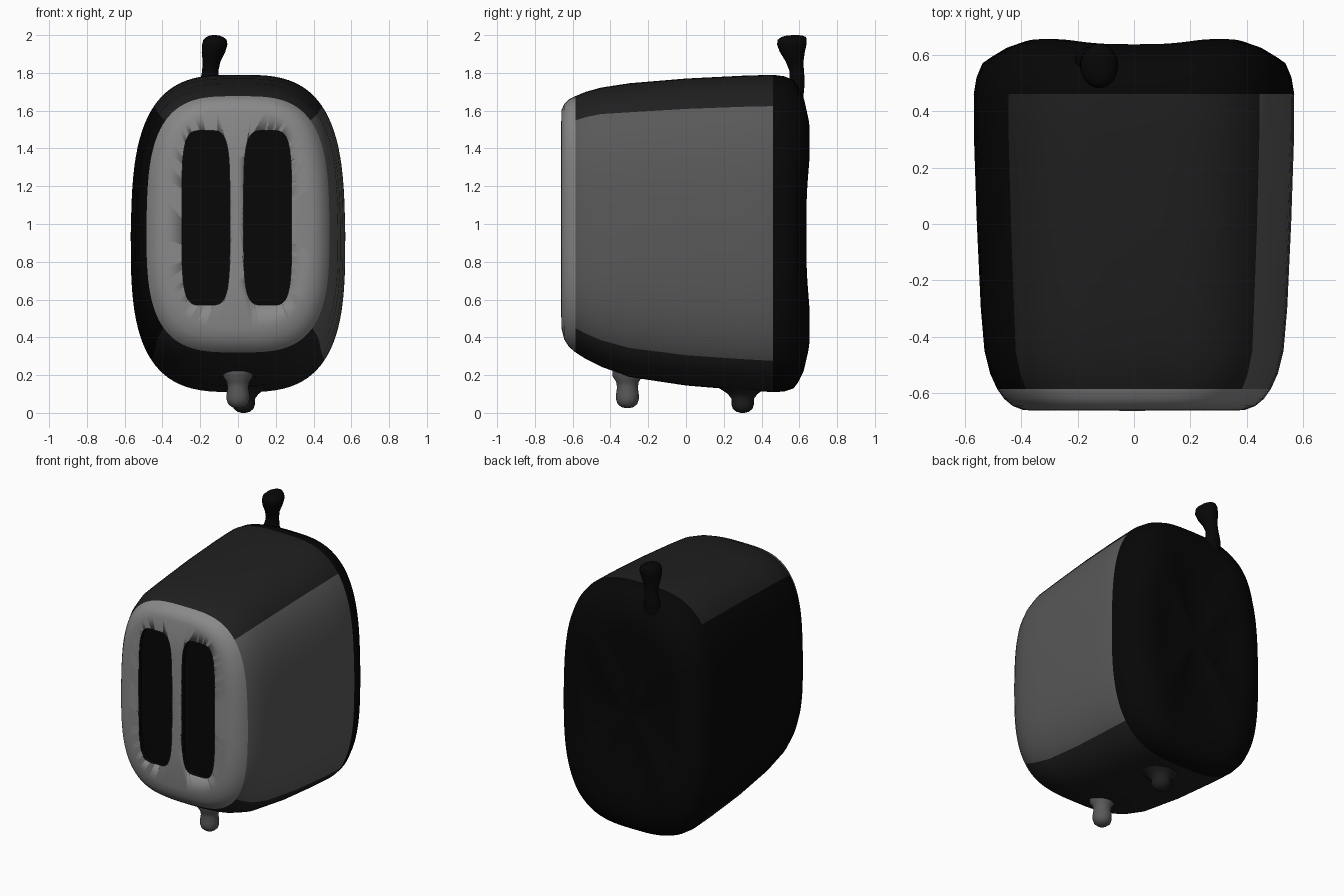
import bpy, bmesh, math
from mathutils import Vector

if "Cube" in bpy.data.objects:
    bpy.data.objects.remove(bpy.data.objects["Cube"])


def material(name, v):
    m = bpy.data.materials.new(name)
    m.diffuse_color = (v, v, v, 1)
    m.use_nodes = True
    m.node_tree.nodes["Principled BSDF"].inputs["Base Color"].default_value = m.diffuse_color
    return m


FRONT = material("front_grey", 0.25)
SIDE = material("side_grey", 0.10)
TOP = material("top_charcoal", 0.014)
DARK = material("black", 0.002)
N = 96  # points round the body


def loft(name, rings, mats, pick=None, angle=50):
    """Skin a list of closed rings, closing both ends with a fan."""
    bm = bmesh.new()
    loops = [[bm.verts.new(p) for p in r] for r in rings]
    n = len(loops[0])
    for k, (a, b) in enumerate(zip(loops, loops[1:])):
        for i in range(n):
            j = (i + 1) % n
            f = bm.faces.new((a[i], a[j], b[j], b[i]))
            f.material_index = pick(k, i) if pick else 0
    for lp, k in ((loops[0], 0), (loops[-1], len(loops))):
        c = bm.verts.new(sum((v.co for v in lp), Vector()) / n)
        for i in range(n):
            f = bm.faces.new((lp[i], lp[(i + 1) % n], c))
            f.material_index = pick(k, i) if pick else 0
    bmesh.ops.recalc_face_normals(bm, faces=bm.faces)
    me = bpy.data.meshes.new(name)
    bm.to_mesh(me)
    bm.free()
    ob = bpy.data.objects.new(name, me)
    bpy.context.collection.objects.link(ob)
    for m in mats:
        me.materials.append(m)
    bpy.ops.object.select_all(action='DESELECT')
    ob.select_set(True)
    bpy.context.view_layer.objects.active = ob
    bpy.ops.object.shade_smooth_by_angle(angle=math.radians(angle))
    return ob


def soft_rect(y, cx, hw, top, bottom, power=3.1, sag=0.0, taper=0.0, n=N):
    """Superellipse in the xz plane; sag pulls the rim back between corners,
    taper narrows the upper half."""
    pts = []
    for i in range(n):
        t = 2 * math.pi * i / n
        c, s = math.cos(t), math.sin(t)
        h = math.copysign(abs(s) ** (2 / power), s)
        x = cx + hw * math.copysign(abs(c) ** (2 / power), c) * (1 - taper * max(h, 0))
        z = (top + bottom) / 2 + (top - bottom) / 2 * h
        pts.append((x, y - sag * math.cos(2 * t) ** 2, z))
    return pts


def blob(name, rows, mat):
    """Vertical lofted blob; rows are (z, cx, cy, rx, ry)."""
    rings = [[(cx + rx * math.cos(2 * math.pi * i / 32),
               cy + ry * math.sin(2 * math.pi * i / 32), z) for i in range(32)]
             for z, cx, cy, rx, ry in rows]
    return loft(name, rings, [mat], angle=80)


# toaster body lying on its end: (y, half width, top, bottom)
sections = [
    (-.662, .20, 1.35, .70), (-.66, .39, 1.60, .45), (-.645, .43, 1.635, .39),
    (-.62, .46, 1.66, .35), (-.585, .485, 1.677, .32), (-.53, .51, 1.70, .285),
    (-.45, .53, 1.722, .245), (-.30, .543, 1.745, .19), (0, .557, 1.77, .145),
    (.30, .567, 1.785, .12), (.46, .568, 1.79, .11), (.52, .558, 1.782, .113),
    (.57, .537, 1.762, .13), (.61, .505, 1.73, .16), (.64, .455, 1.67, .22),
    (.655, .41, 1.60, .29), (.655, .35, 1.50, .40), (.64, .27, 1.35, .56),
    (.632, .15, 1.15, .76)]


def body_colour(k, i):
    """Front rim grey, back black, and one colour per long side between."""
    if k < 4:
        return 0
    if k > 9:
        return 3
    quarter = int((i / N * 4 + .5)) % 4      # right, top, left, bottom
    return (1, 2, 3, 2)[quarter]


body = loft("toaster_body",
            [soft_rect(y, 0, w, t, b, 3.3 if y < -.4 else 3.15,
                       .018 if y > .6 else 0, .03)
             for y, w, t, b in sections],
            [FRONT, SIDE, TOP, DARK], body_colour)

# the two shallow bread slots in the front face
for side, cx in (("left", -.17), ("right", .157)):
    cutter = loft(side + "_slot_cutter",
                  [soft_rect(y, cx, .127, 1.495, .57, 4.5) for y in (-.63, -.72)], [DARK])
    cutter.hide_render = True
    cutter.hide_set(True)
    cut = body.modifiers.new(side + "_slot", 'BOOLEAN')
    cut.operation, cut.solver, cut.object = 'DIFFERENCE', 'EXACT', cutter
    cut.material_mode = 'TRANSFER'

# lever knob at the upper back edge
blob("lever_knob", [
    (1.66, -.155, .575, .06, .045), (1.74, -.152, .582, .057, .046),
    (1.775, -.15, .588, .047, .04), (1.81, -.147, .586, .043, .038),
    (1.86, -.14, .575, .047, .047), (1.91, -.13, .563, .062, .066),
    (1.95, -.123, .56, .067, .078), (1.975, -.122, .562, .062, .077),
    (1.99, -.123, .57, .045, .065), (1.998, -.125, .575, .025, .04),
    (2.0, -.125, .58, .008, .012)], DARK)

# two small feet along the centre line: (height above the tip, radius)
tip = [(0, .01), (.006, .033), (.022, .052), (.045, .06), (.075, .06)]
front = tip + [(.11, .055), (.14, .06), (.17, .08), (.20, .08)]
back = tip + [(.10, .078), (.122, .11), (.14, .14), (.16, .15)]
for name, x, y, low, rows, mat in (("front_foot", 0, -.31, .025, front, SIDE),
                                   ("back_foot", .03, .30, 0, back, TOP)):
    blob(name, [(low + h, x, y, r, r) for h, r in rows], mat)
